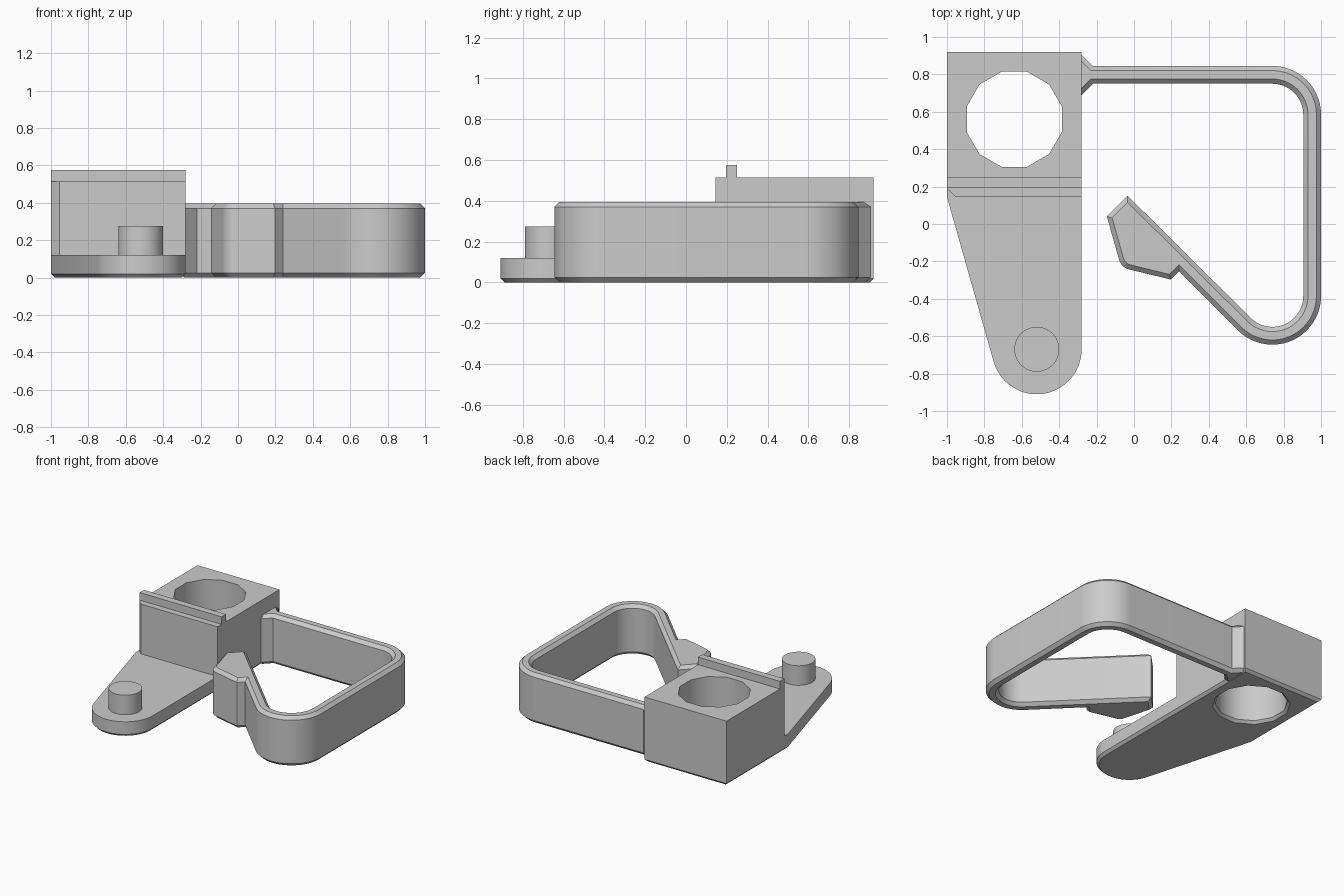
import bpy, bmesh
from math import sin, cos, radians
from mathutils import Matrix

cube = bpy.data.objects.get("Cube")
if cube:
    bpy.data.objects.remove(cube)

GREY = (0.6, 0.6, 0.6, 1)
mat = bpy.data.materials.new("plain grey")
mat.use_nodes = True
mat.diffuse_color = GREY
mat.node_tree.nodes["Principled BSDF"].inputs["Base Color"].default_value = GREY


def arc(cx, cy, r, start, end, steps=20):
    angles = [radians(start + (end - start) * i / steps) for i in range(steps + 1)]
    return [(cx + r * cos(a), cy + r * sin(a)) for a in angles]


def finish(name, bm):
    bmesh.ops.recalc_face_normals(bm, faces=bm.faces)
    mesh = bpy.data.meshes.new(name)
    bm.to_mesh(mesh)
    bm.free()
    mesh.materials.append(mat)
    obj = bpy.data.objects.new(name, mesh)
    bpy.context.collection.objects.link(obj)
    return obj


def prism(name, outline, z0, z1, bevel_levels=(), width=0.0):
    """Extrude an outline upward and chamfer its rim at the given heights."""
    bm = bmesh.new()
    base = bm.faces.new([bm.verts.new((x, y, z0)) for x, y in outline])
    top = bmesh.ops.extrude_face_region(bm, geom=[base])["geom"]
    for v in top:
        if isinstance(v, bmesh.types.BMVert):
            v.co.z = z1
    if bevel_levels:
        rim = [e for e in bm.edges
               if any(all(abs(v.co.z - z) < 1e-5 for v in e.verts) for z in bevel_levels)]
        bmesh.ops.bevel(bm, geom=rim, offset=width, segments=1,
                        affect='EDGES', clamp_overlap=False)
    return finish(name, bm)


def cone(name, x, y, z0, z1, r0, r1, sides, turn=0):
    bm = bmesh.new()
    place = Matrix.Translation((x, y, (z0 + z1) / 2)) @ Matrix.Rotation(radians(turn), 4, 'Z')
    bmesh.ops.create_cone(bm, cap_ends=True, segments=sides, radius1=r0, radius2=r1,
                          depth=z1 - z0, matrix=place)
    return finish(name, bm)


def select(obj):
    bpy.ops.object.select_all(action='DESELECT')
    obj.select_set(True)
    bpy.context.view_layer.objects.active = obj


def combine(target, tool, operation):
    mod = target.modifiers.new("combine", 'BOOLEAN')
    mod.operation = operation
    mod.solver = 'EXACT'
    mod.object = tool
    select(target)
    bpy.ops.object.modifier_apply(modifier=mod.name)
    bpy.data.objects.remove(tool)


LEFT, RIGHT, BACK = -1.0, -0.28, 0.92
FRONT = 0.145

# Tapered base plate with a rounded nose
plate = [(RIGHT, BACK), (LEFT, BACK), (LEFT, FRONT)] + arc(-0.52, -0.67, 0.24, 196, 360, 40)
body = prism("mounting_body", plate, 0, 0.12, (0,), 0.02)

# Raised block with one clipped corner, and the ridge across its top
block = [(RIGHT, BACK), (LEFT, BACK), (LEFT, 0.19), (-0.955, FRONT), (RIGHT, FRONT)]
combine(body, prism("block", block, 0.06, 0.515), 'UNION')
ridge = [(RIGHT, 0.25), (LEFT, 0.25), (LEFT, 0.195), (RIGHT, 0.195)]
combine(body, prism("ridge", ridge, 0.45, 0.575), 'UNION')

# Twelve-sided through hole, chamfered underneath
hole = dict(x=-0.64, y=0.56, sides=12, turn=15)
combine(body, cone("hole", z0=-0.1, z1=0.8, r0=0.263, r1=0.263, **hole), 'DIFFERENCE')
combine(body, cone("hole_rim", z0=-0.02, z1=0.02, r0=0.303, r1=0.263, **hole), 'DIFFERENCE')

# Round peg on the nose
peg = cone("peg", -0.52, -0.67, 0.1, 0.275, 0.12, 0.12, 48)

# Spring clip: flared root, two rounded bends and a barbed tip
OUTER, INNER = 0.26, 0.165
bend_back, bend_front = (0.74, 0.585), (0.74, -0.385)
clip = [(-0.31, 0.905), (RIGHT, 0.905), (-0.22, 0.845)]
clip += arc(*bend_back, OUTER, 90, 0)
clip += arc(*bend_front, OUTER, 0, -135, 30)
clip += [(0.24, -0.253), (0.197, -0.297)]
clip += arc(-0.008, -0.17, 0.075, 257, 195, 8)
clip += [(-0.145, 0.04), (-0.035, 0.152)]
clip += arc(*bend_front, INNER, -135, 0, 30)
clip += arc(*bend_back, INNER, 0, 90)
clip += [(-0.22, 0.75), (RIGHT, 0.69), (-0.31, 0.69)]
spring = prism("spring_clip", clip, 0, 0.395, (0, 0.395), 0.025)

for obj in (body, peg, spring):
    select(obj)
    bpy.ops.object.shade_smooth_by_angle(angle=radians(35))
